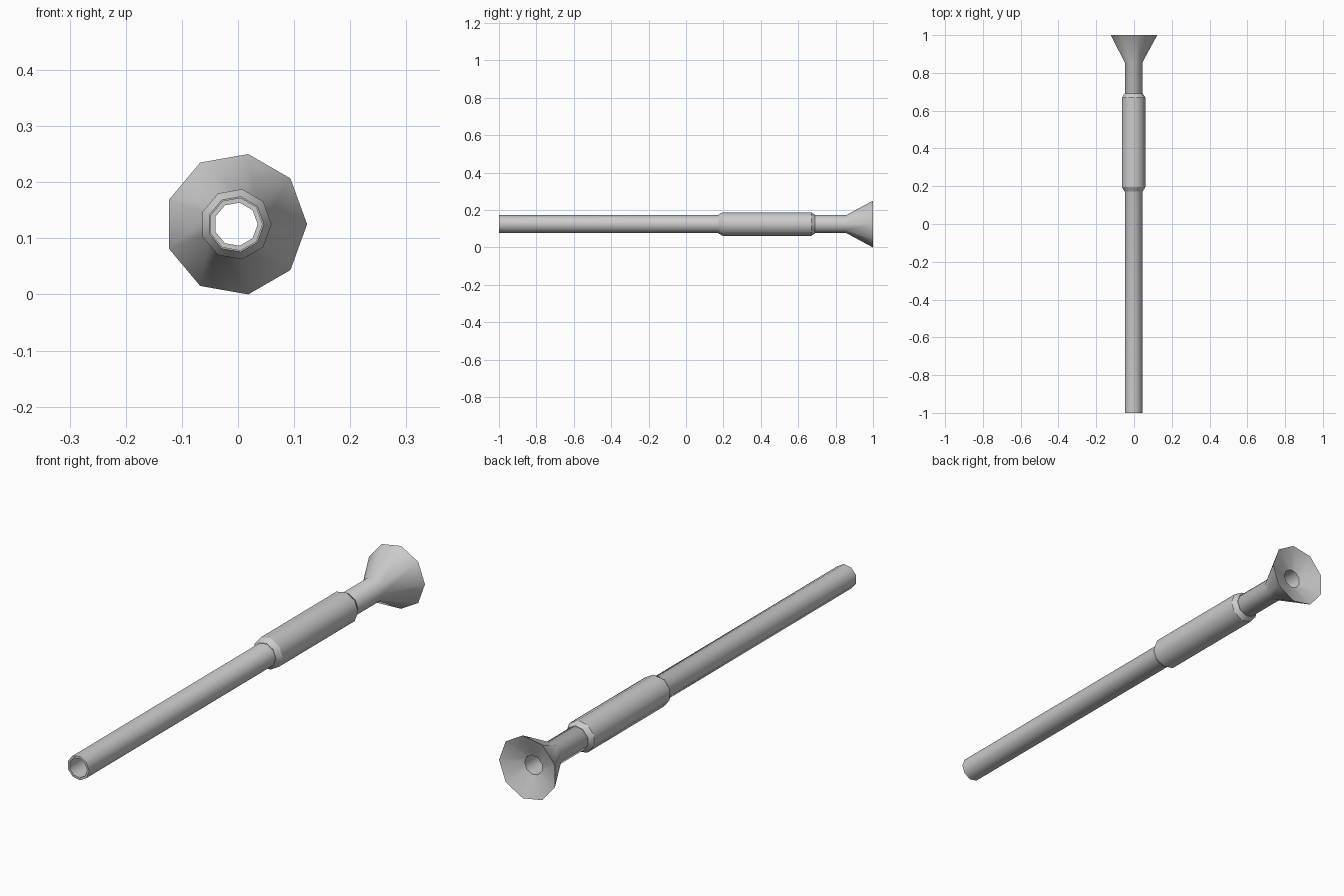
import bpy, bmesh, math

if "Cube" in bpy.data.objects:
    bpy.data.objects.remove(bpy.data.objects["Cube"])

SIDES = 9
RIM = 0.127
CX = -RIM * (1 - math.cos(math.radians(20))) / 2   # keeps the 9-sided bell centred on x
CZ = RIM * math.sin(math.radians(80))              # bell rests on z = 0


def lathe_y(name, profile, soft_rings=()):
    """Spin a closed (radius, y) profile around the y axis; rings are sharp unless soft."""
    bm = bmesh.new()
    rings = []
    for r, y in profile:
        ring = []
        for i in range(SIDES):
            a = 2 * math.pi * i / SIDES
            ring.append(bm.verts.new((CX + r * math.cos(a), y, CZ + r * math.sin(a))))
        rings.append(ring)
    for k, ring in enumerate(rings):
        nxt = rings[(k + 1) % len(rings)]
        for i in range(SIDES):
            j = (i + 1) % SIDES
            bm.faces.new((ring[i], ring[j], nxt[j], nxt[i])).smooth = True
    for k, ring in enumerate(rings):
        for i in range(SIDES):
            edge = bm.edges.get((ring[i], ring[(i + 1) % SIDES]))
            edge.smooth = k in soft_rings
    bmesh.ops.recalc_face_normals(bm, faces=bm.faces)
    mesh = bpy.data.meshes.new(name)
    bm.to_mesh(mesh)
    bm.free()
    obj = bpy.data.objects.new(name, mesh)
    bpy.context.collection.objects.link(obj)
    return obj


# Hollow barrel with flared bell and shallow dished end
lathe_y("barrel_with_bell", [
    (0.039, -1.0), (0.048, -1.0), (0.048, 0.855), (RIM, 1.0), (0.039, 0.965),
], soft_rings=(2,))

# Chamfered grip sleeve around the barrel
lathe_y("grip_sleeve", [
    (0.046, 0.173), (0.050, 0.173), (0.0635, 0.195),
    (0.0635, 0.67), (0.050, 0.69), (0.046, 0.69),
])
